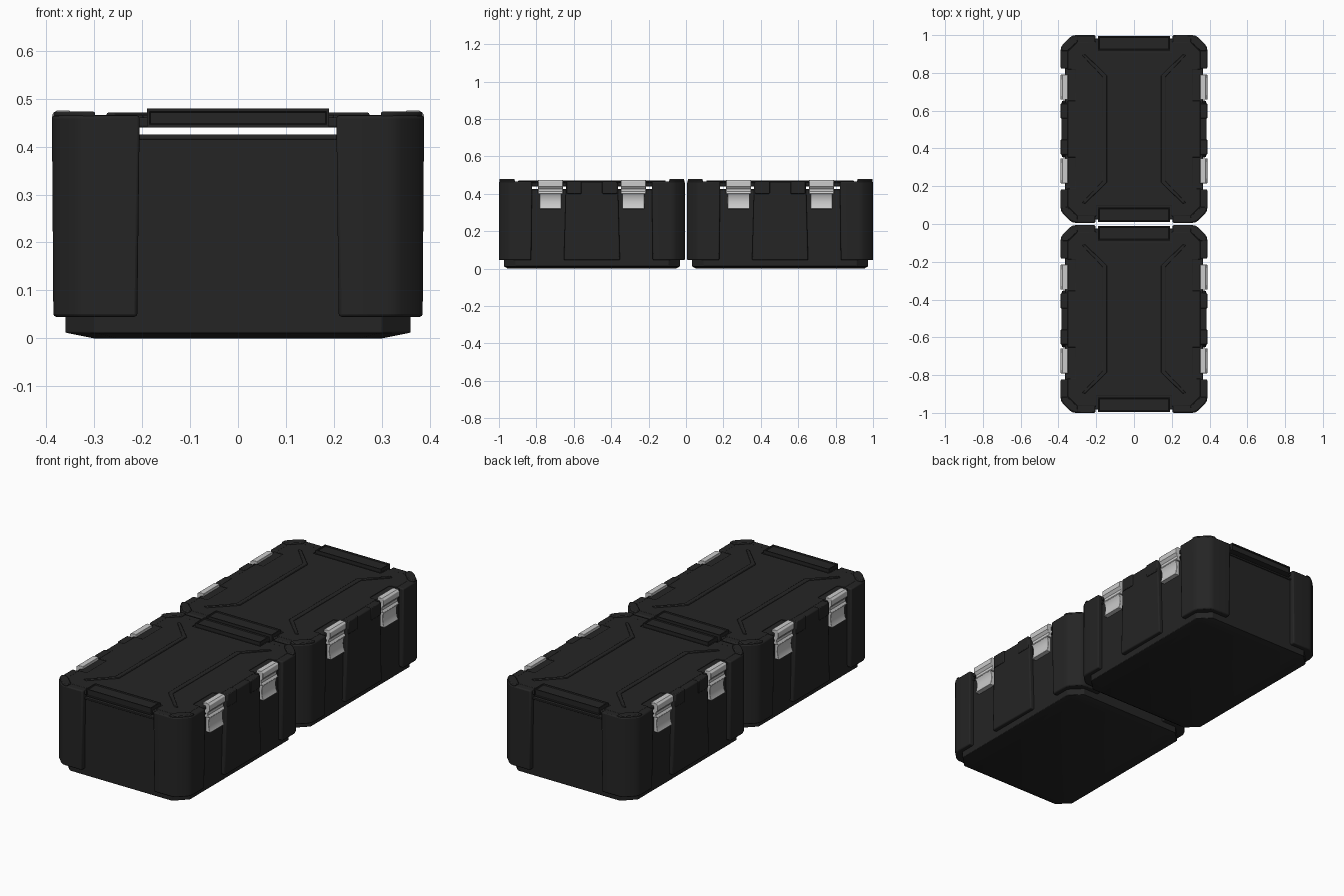
import bpy, bmesh

if "Cube" in bpy.data.objects:
    bpy.data.objects.remove(bpy.data.objects["Cube"])

def material(name, c):
    m = bpy.data.materials.new(name)
    m.diffuse_color = (c, c, c, 1)
    m.use_nodes = True
    m.node_tree.nodes["Principled BSDF"].inputs["Base Color"].default_value = m.diffuse_color
    return m

BLACK = material("black_plastic", 0.018)
METAL = material("latch_metal", 0.6)
QUAD = [(1, 1), (-1, 1), (1, -1), (-1, -1)]
SIDES = [(1, 1), (-1, 1)]
ENDS = [(1, 1), (1, -1)]

def finish(name, bm, cy, mat, bevel):
    bmesh.ops.recalc_face_normals(bm, faces=bm.faces)
    me = bpy.data.meshes.new(name)
    bm.to_mesh(me)
    bm.free()
    ob = bpy.data.objects.new(name, me)
    ob.location.y = cy
    bpy.context.collection.objects.link(ob)
    me.materials.append(mat)
    if bevel:
        b = ob.modifiers.new("bevel", 'BEVEL')
        b.width, b.segments, b.limit_method = bevel, 2, 'ANGLE'
        b.angle_limit = 0.7
    bpy.context.view_layer.objects.active = ob
    ob.select_set(True)
    bpy.ops.object.shade_smooth_by_angle(angle=0.6)
    ob.select_set(False)
    return ob

def loft(name, sections, cy, flips=((1, 1),), mat=BLACK, bevel=0.004, inset=False):
    """Skin matching 3D outlines, cap the ends, repeat for each (x, y) flip."""
    bm = bmesh.new()
    for sx, sy in flips:
        rings = [[bm.verts.new((x * sx, y * sy, z)) for x, y, z in s] for s in sections]
        n = len(rings[0])
        bm.faces.new(rings[0])
        bm.faces.new(rings[-1])
        for a, b in zip(rings, rings[1:]):
            for i in range(n):
                j = (i + 1) % n
                bm.faces.new((a[i], a[j], b[j], b[i]))
    if inset:
        bmesh.ops.recalc_face_normals(bm, faces=bm.faces)
        fs = [f for f in bm.faces if f.normal.z > 0.5 or abs(f.normal.y) > 0.5 and
              abs(f.calc_center_median().y) > 0.48]
        bmesh.ops.inset_individual(bm, faces=fs, thickness=0.008, depth=0)
        bmesh.ops.inset_individual(bm, faces=fs, thickness=0.003, depth=-0.005)
    return finish(name, bm, cy, mat, bevel)

def at_z(pts, z):
    return [(x, y, z) for x, y in pts]

def at_y(pts, y):
    return [(x, y, z) for x, z in pts]

def full(quarter):
    """Mirror a quarter outline (running from end to side) into a closed outline."""
    half = quarter + [(x, -y) for x, y in reversed(quarter)]
    return half + [(-x, y) for x, y in reversed(half)]

def octagon(hx, hy, c):
    return full([(hx - c, hy), (hx, hy - c)])

def rect(x0, x1, y0, y1):
    return [(x0, y0), (x1, y0), (x1, y1), (x0, y1)]

CORNER = [(0.31, 0.497), (0.325, 0.494), (0.34, 0.485), (0.376, 0.449), (0.385, 0.435), (0.388, 0.42)]
LATCH_TOP = [(0.35, 0.475), (0.378, 0.475), (0.388, 0.467), (0.388, 0.44), (0.377, 0.426),
             (0.377, 0.412), (0.386, 0.40), (0.352, 0.40)]
LATCH_LOW = [(0.352, 0.40), (0.386, 0.40), (0.378, 0.385), (0.376, 0.36), (0.38, 0.335),
             (0.387, 0.32), (0.352, 0.32)]

for tag, cy in (("front", -0.503), ("back", 0.503)):
    # tub with tapered underside
    loft(tag + "_tub", [at_z(octagon(0.30, 0.45, 0.05), 0), at_z(octagon(0.36, 0.47, 0.06), 0.012),
                        at_z(octagon(0.362, 0.474, 0.06), 0.42)], cy, bevel=0.002)
    loft(tag + "_tub_lip", [at_z(octagon(0.366, 0.480, 0.06), z) for z in (0.415, 0.425)], cy, bevel=0.002)

    # lid slab above the see-through gap, with a notched raised panel
    loft(tag + "_lid", [at_z(octagon(0.366, 0.480, 0.06), z) for z in (0.44, 0.461)], cy)
    panel = full([(0.198, 0.405), (0.198, 0.462), (0.30, 0.462), (0.352, 0.41), (0.352, 0.315),
                  (0.31, 0.315), (0.31, 0.15), (0.352, 0.15)])
    loft(tag + "_lid_panel", [at_z(panel, z) for z in (0.458, 0.466)], cy, bevel=0.003)

    # corner posts and their raised caps
    post = [(0.205, 0.44), (0.205, 0.497)] + CORNER + [(0.388, 0.32), (0.335, 0.32), (0.335, 0.40), (0.30, 0.44)]
    low = [(max(x, 0.21), max(y, 0.325)) if x < 0.38 else (x - 0.003, max(y, 0.325)) for x, y in post]
    loft(tag + "_corner_posts", [at_z(low, 0.045), at_z(post, 0.465)], cy, QUAD, bevel=0.006)
    cap = [(0.298, 0.462), (0.298, 0.494)] + [(x - 0.003, y - 0.003) for x, y in CORNER] + \
          [(0.385, 0.412), (0.353, 0.412)]
    loft(tag + "_corner_caps", [at_z(cap, z) for z in (0.455, 0.473)], cy, QUAD, bevel=0.004)

    # middle panel on each long side, with a small raised tab pair on its top
    loft(tag + "_side_panels", [at_z(rect(0.33, 0.382, -0.15, 0.15), 0.045),
                                at_z(rect(0.33, 0.384, -0.138, 0.138), 0.464)], cy, SIDES, bevel=0.006)
    loft(tag + "_side_tabs", [at_z(rect(0.35, 0.388, 0.055, 0.135), z) for z in (0.40, 0.467)], cy, QUAD)

    # raised ribs on the lid
    rib = [(0.275, 0.39), (0.168, 0.278), (0.168, -0.278), (0.275, -0.39),
           (0.258, -0.395), (0.143, -0.282), (0.143, 0.282), (0.258, 0.395)]
    loft(tag + "_lid_ribs", [at_z(rib, z) for z in (0.46, 0.471)], cy, SIDES, bevel=0.003)

    # end handles with sunken faces
    loft(tag + "_handles", [at_z(rect(-0.19, 0.19, 0.415, 0.493), z) for z in (0.44, 0.479)],
         cy, ENDS, bevel=0, inset=True)

    # metal latches
    loft(tag + "_latch_hooks", [at_y(LATCH_TOP, y) for y in (0.155, 0.288)], cy, QUAD, METAL, 0.002)
    loft(tag + "_latch_levers", [at_y(LATCH_LOW, y) for y in (0.163, 0.280)], cy, QUAD, METAL, 0.002)
